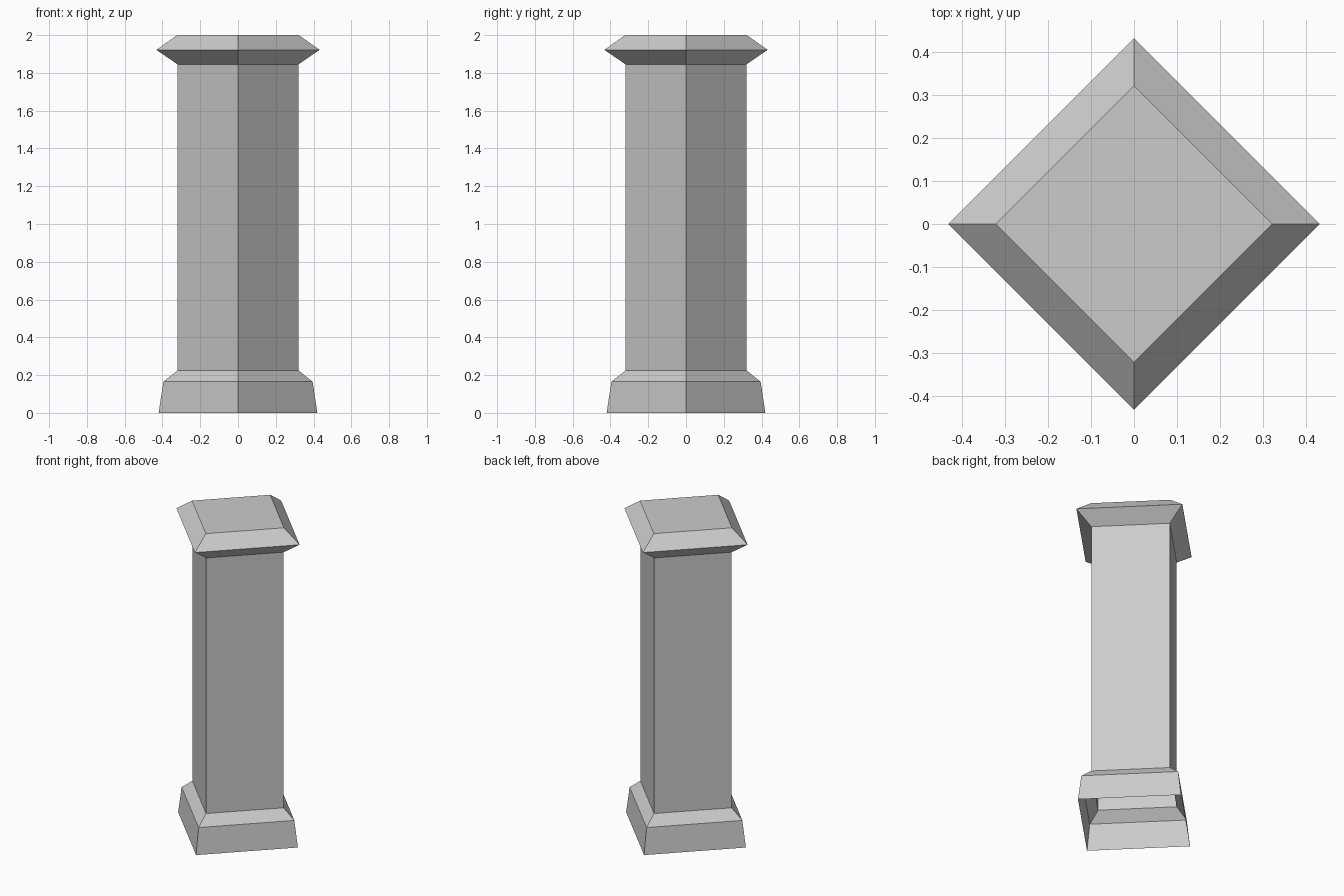
import bpy
import bmesh
import math

if "Cube" in bpy.data.objects:
    bpy.data.objects.remove(bpy.data.objects["Cube"])

# Stone colour
stone = bpy.data.materials.new("light_grey_stone")
stone.diffuse_color = (0.6, 0.6, 0.6, 1.0)
stone.use_nodes = True
stone.node_tree.nodes["Principled BSDF"].inputs["Base Color"].default_value = stone.diffuse_color

# Profile as (corner radius, height): flared plinth, shaft, bevelled cap
PROFILE = [(0.42, 0.0), (0.395, 0.165), (0.32, 0.225),
           (0.32, 1.845), (0.432, 1.922), (0.322, 2.0)]
SIDES = 4

bm = bmesh.new()
rings = [[bm.verts.new((r * math.cos(math.tau * i / SIDES),
                        r * math.sin(math.tau * i / SIDES), z))
          for i in range(SIDES)] for r, z in PROFILE]

# Side walls, with corners pointing along the x and y axes
for low, high in zip(rings, rings[1:]):
    for i in range(SIDES):
        j = (i + 1) % SIDES
        bm.faces.new((low[i], low[j], high[j], high[i]))

# Flat top; the hollow underside stays open
bm.faces.new(rings[-1])

mesh = bpy.data.meshes.new("pedestal_column")
bm.to_mesh(mesh)
bm.free()
mesh.materials.append(stone)
column = bpy.data.objects.new("pedestal_column", mesh)
bpy.context.collection.objects.link(column)
